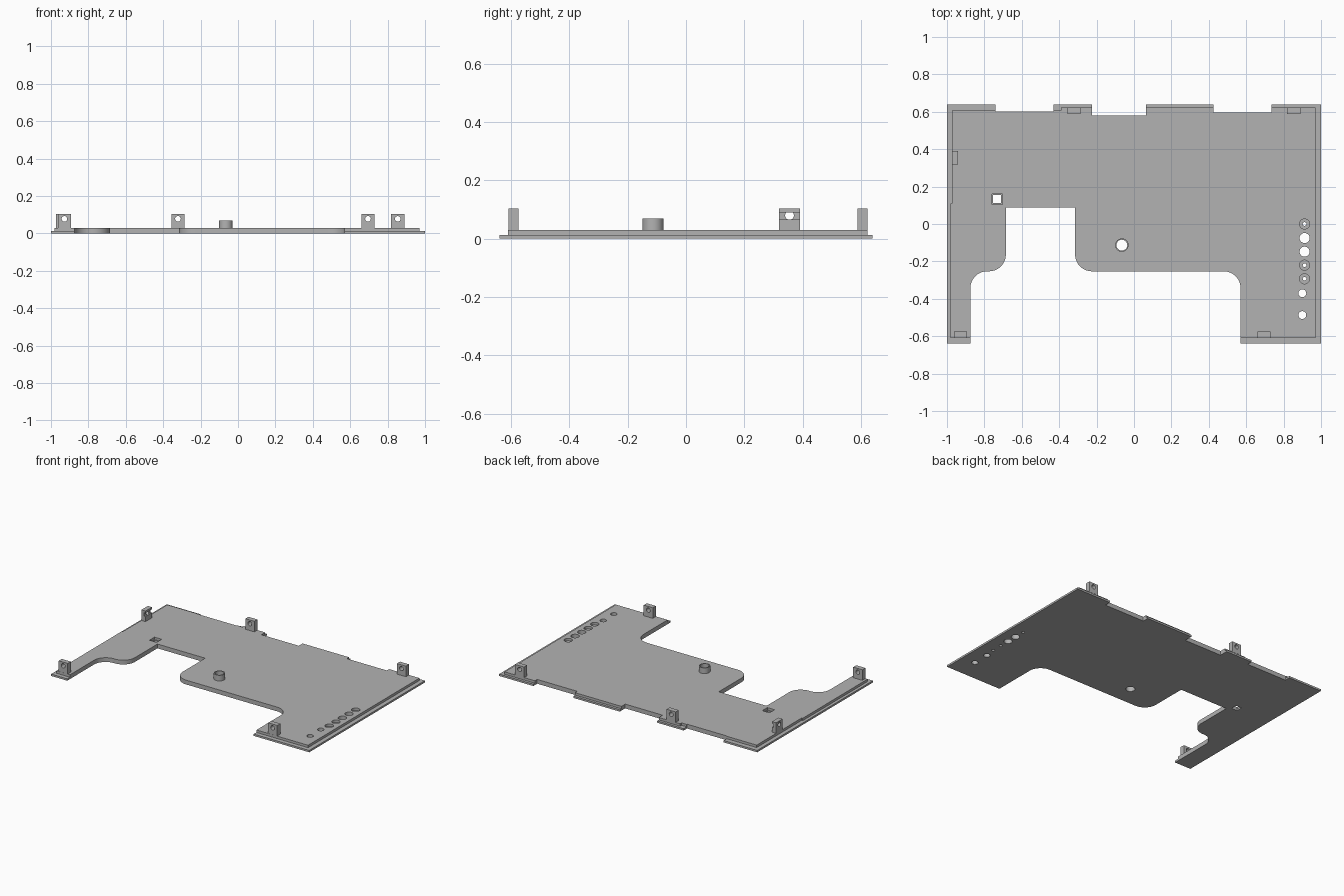
import bpy, math
from mathutils import Matrix

if "Cube" in bpy.data.objects:
    bpy.data.objects.remove(bpy.data.objects["Cube"])

grey = bpy.data.materials.new("mid grey")
grey.diffuse_color = (0.45, 0.45, 0.45, 1)
grey.use_nodes = True
grey.node_tree.nodes["Principled BSDF"].inputs["Base Color"].default_value = grey.diffuse_color


def arc(cx, cy, r, a0, a1, n=10):
    return [(cx + r * math.cos(math.radians(a0 + (a1 - a0) * i / n)),
             cy + r * math.sin(math.radians(a0 + (a1 - a0) * i / n))) for i in range(n + 1)]


def circle(cx, cy, r, n=32):
    return arc(cx, cy, r, 0, 360, n)[:-1]


def rect(x0, x1, y0, y1):
    return [(x0, y0), (x1, y0), (x1, y1), (x0, y1)]


def slab(name, loops, z0, z1, matrix=None):
    """Extrude an outline with holes from z0 to z1."""
    cu = bpy.data.curves.new(name, 'CURVE')
    cu.dimensions = '2D'
    cu.fill_mode = 'BOTH'
    cu.extrude = (z1 - z0) / 2
    for pts in loops:
        sp = cu.splines.new('POLY')
        sp.points.add(len(pts) - 1)
        for p, (x, y) in zip(sp.points, pts):
            p.co = (x, y, 0, 1)
        sp.use_cyclic_u = True
    ob = bpy.data.objects.new(name, cu)
    bpy.context.collection.objects.link(ob)
    bpy.ops.object.select_all(action='DESELECT')
    ob.select_set(True)
    bpy.context.view_layer.objects.active = ob
    bpy.ops.object.convert(target='MESH')
    ob = bpy.context.view_layer.objects.active
    ob.data.transform((matrix or Matrix()) @ Matrix.Translation((0, 0, (z0 + z1) / 2)))
    ob.data.materials.clear()
    ob.data.materials.append(grey)
    bpy.ops.object.shade_smooth_by_angle(angle=math.radians(30))
    return ob


# front edge shared by both layers: legs, rounded bays and the square cut-out
R = 0.09


def front_edge(y):
    return ([(-0.875, y)] + arc(-0.785, -0.343, R, 180, 90)
            + arc(-0.775, -0.163, R, -90, 0)
            + [(-0.685, 0.087), (-0.315, 0.087)]
            + arc(-0.225, -0.163, R, 180, 270)
            + arc(0.48, -0.343, R, 90, 0) + [(0.57, y)])


# base layer with notched back edge
Y = 0.64
notches = [(0.735, Y), (0.735, 0.597), (0.425, 0.597), (0.425, Y), (0.065, Y), (0.065, 0.58),
           (-0.225, 0.58), (-0.225, Y), (-0.43, Y), (-0.43, 0.602), (-0.74, 0.602), (-0.74, Y)]
base = [(-1, -Y)] + front_edge(-Y) + [(1, -Y), (1, Y)] + notches + [(-1, Y)]

# raised layer, set in from the rim
y0, y1 = -0.61, 0.622
raised = ([(-0.98, y0)] + front_edge(y0) + [(0.97, y0), (0.97, y1)]
          + [(x, min(y, y1)) for x, y in notches[:8]]
          + [(-0.39, y1), (-0.39, 0.606), (-0.43, 0.606)] + notches[9:11]
          + [(-0.74, 0.606), (-0.972, 0.606), (-0.972, 0.11), (-0.98, 0.11)])

# hole pattern: (x, y, radius in base, radius in raised layer)
holes = [(0.912, 0.0, 0.01, 0.027), (0.912, -0.075, 0.027, 0.027),
         (0.912, -0.148, 0.027, 0.027), (0.912, -0.22, 0.01, 0.027),
         (0.912, -0.293, 0.01, 0.027), (0.9, -0.37, 0.021, 0.021),
         (0.9, -0.487, 0.021, 0.021), (-0.065, -0.113, 0.029, 0.029)]


def square(h):
    return rect(-0.732 - h, -0.732 + h, 0.133 - h, 0.133 + h)


slab("base_plate", [base] + [circle(x, y, r) for x, y, r, _ in holes] + [square(0.022)], 0, 0.013)
slab("raised_plate", [raised] + [circle(x, y, r) for x, y, _, r in holes] + [square(0.028)],
     0.013, 0.03)

# hollow round post
slab("round_post", [circle(-0.065, -0.113, 0.036), circle(-0.065, -0.113, 0.029)], 0.03, 0.07)

# upright screw tabs along the front and back
upright = Matrix.Rotation(math.pi / 2, 4, 'X')
for name, x, y in [("front_left_tab", -0.928, -0.592), ("front_right_tab", 0.695, -0.592),
                   ("back_middle_tab", -0.321, 0.606), ("back_right_tab", 0.854, 0.606)]:
    slab(name, [rect(-0.035, 0.035, 0.029, 0.104), circle(0, 0.078, 0.015, 24)],
         -0.017, 0.017, Matrix.Translation((x, y, 0)) @ upright)

# side tab: drilled back half, grooved inner half
side = Matrix.Translation((-0.956, 0.355, 0)) @ Matrix.Rotation(math.pi / 2, 4, 'Z') @ upright
slab("side_tab", [rect(-0.036, 0.036, 0.029, 0.104), circle(0, 0.08, 0.015, 24)],
     -0.016, 0.006, side)
slab("side_tab_lower_lip", [rect(-0.036, 0.036, 0.029, 0.066)], 0.006, 0.016, side)
slab("side_tab_upper_lip", [rect(-0.036, 0.036, 0.09, 0.104)], 0.006, 0.016, side)
